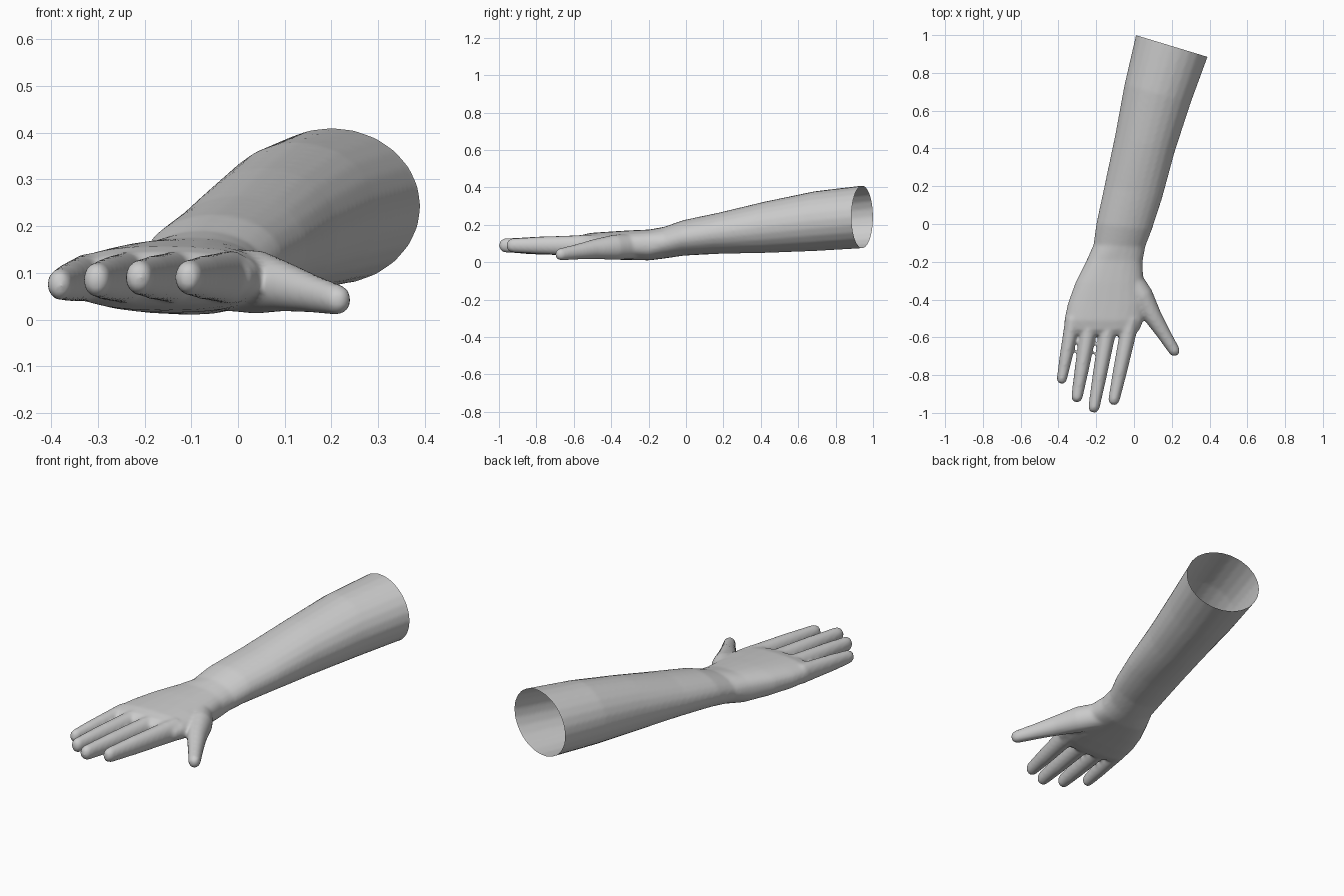
import bpy, bmesh, math
from mathutils import Vector

SIDES = 24
old = bpy.data.objects.get("Cube")
if old:
    bpy.data.objects.remove(old)

skin = bpy.data.materials.new("pale_grey")
skin.use_nodes = True
grey = (0.6, 0.6, 0.6, 1)
skin.diffuse_color = grey
skin.node_tree.nodes["Principled BSDF"].inputs["Base Color"].default_value = grey


def oval(center, across, up, power=1.0):
    """Ring of points; a power under one squares the oval off."""
    def bend(v):
        return math.copysign(abs(v) ** power, v)
    angles = [math.tau * i / SIDES for i in range(SIDES)]
    return [center + across * bend(math.cos(a)) + up * bend(math.sin(a)) for a in angles]


def loft(bm, rings):
    """Skin a closed tube over a row of rings."""
    rows = [[bm.verts.new(p) for p in ring] for ring in rings]
    for a, b in zip(rows, rows[1:]):
        for i in range(SIDES):
            j = (i + 1) % SIDES
            bm.faces.new((a[i], a[j], b[j], b[i]))
    bm.faces.new(rows[0][::-1])
    bm.faces.new(rows[-1])


def digit(bm, path, tall):
    """Finger along (x, y, z, radius) points, with a rounded tip."""
    pts = [(Vector(p[:3]), p[3]) for p in path]
    end, radius = pts[-1]
    aim = (end - pts[-2][0]).normalized()
    for deg in (30, 55, 75):
        a = math.radians(deg)
        pts.append((end + aim * radius * math.sin(a), radius * math.cos(a)))
    rings = []
    for k, (p, r) in enumerate(pts):
        d = (pts[min(k + 1, len(pts) - 1)][0] - pts[max(k - 1, 0)][0]).normalized()
        side = d.cross(Vector((0, 0, 1))).normalized()
        rings.append(oval(p, side * r, side.cross(d) * r * tall))
    loft(bm, rings)


bm = bmesh.new()

# Forearm, wrist and palm: right edge x, y, left edge x, y, top z, bottom z
sections = [
    (.03, 1.07, .43, .95, .415, .075),
    (.01, 1.0, .39, .885, .41, .075),
    (-.05, .74, .3, .64, .38, .06),
    (-.1, .47, .215, .38, .325, .05),
    (-.155, .21, .15, .14, .265, .045),
    (-.2, 0, .095, -.03, .225, .035),
    (-.215, -.11, .06, -.12, .19, .02),
    (-.25, -.19, .045, -.2, .175, .01),
    (-.31, -.31, .05, -.31, .17, .012),
    (-.35, -.42, .06, -.42, .163, .015),
    (-.37, -.51, .05, -.51, .157, .02),
    (-.35, -.56, .03, -.56, .145, .03),
    (-.32, -.585, 0, -.59, .125, .05),
]
rings = []
for rx, ry, lx, ly, top, bottom in sections:
    a, b = Vector((rx, ry, 0)), Vector((lx, ly, 0))
    mid = (a + b) / 2 + Vector((0, 0, (top + bottom) / 2))
    power = .8 if ry < -.15 else 1
    rings.append(oval(mid, (b - a) / 2, Vector((0, 0, (top - bottom) / 2)), power))
loft(bm, rings)

# Four fingers: knuckle and tip centres with the tip radius
for kx, ky, tx, ty, tz, r in [
    (-.322, -.5, -.382, -.82, .075, .027),
    (-.23, -.5, -.302, -.915, .085, .03),
    (-.127, -.5, -.212, -.97, .09, .03),
    (-.015, -.5, -.106, -.93, .09, .03),
]:
    base, tip = Vector((kx, ky, .09)), Vector((tx, ty, tz))
    path = [(*base.lerp(tip, t), r * fat) for t, fat in ((0, 1.55), (.3, 1.4), (.65, 1.25), (1, 1))]
    digit(bm, path, 1.25)

# Thumb with its fleshy root
digit(bm, [(-.03, -.27, .085, .06), (.04, -.38, .08, .062), (.1, -.49, .07, .048),
           (.16, -.585, .055, .037), (.213, -.67, .042, .03)], 1.1)

bmesh.ops.recalc_face_normals(bm, faces=bm.faces)
mesh = bpy.data.meshes.new("forearm_and_hand")
bm.to_mesh(mesh)
bm.free()
arm = bpy.data.objects.new("forearm_and_hand", mesh)
bpy.context.collection.objects.link(arm)
bpy.context.view_layer.objects.active = arm
arm.select_set(True)

# Fuse the parts and soften the webs between the fingers
fuse = arm.modifiers.new("fuse", "REMESH")
fuse.mode = "VOXEL"
fuse.voxel_size = .009
soften = arm.modifiers.new("soften", "SMOOTH")
soften.factor = .5
soften.iterations = 6
for name in ("fuse", "soften"):
    bpy.ops.object.modifier_apply(modifier=name)

# Cut the elbow end open as a hollow sleeve
bm = bmesh.new()
bm.from_mesh(arm.data)
bmesh.ops.bisect_plane(bm, geom=bm.verts[:] + bm.edges[:] + bm.faces[:], clear_outer=True,
                       plane_co=(.2, .942, .24), plane_no=(.29, .957, 0))
bm.to_mesh(arm.data)
bm.free()
arm.data.materials.clear()
arm.data.materials.append(skin)
bpy.ops.object.shade_smooth()
